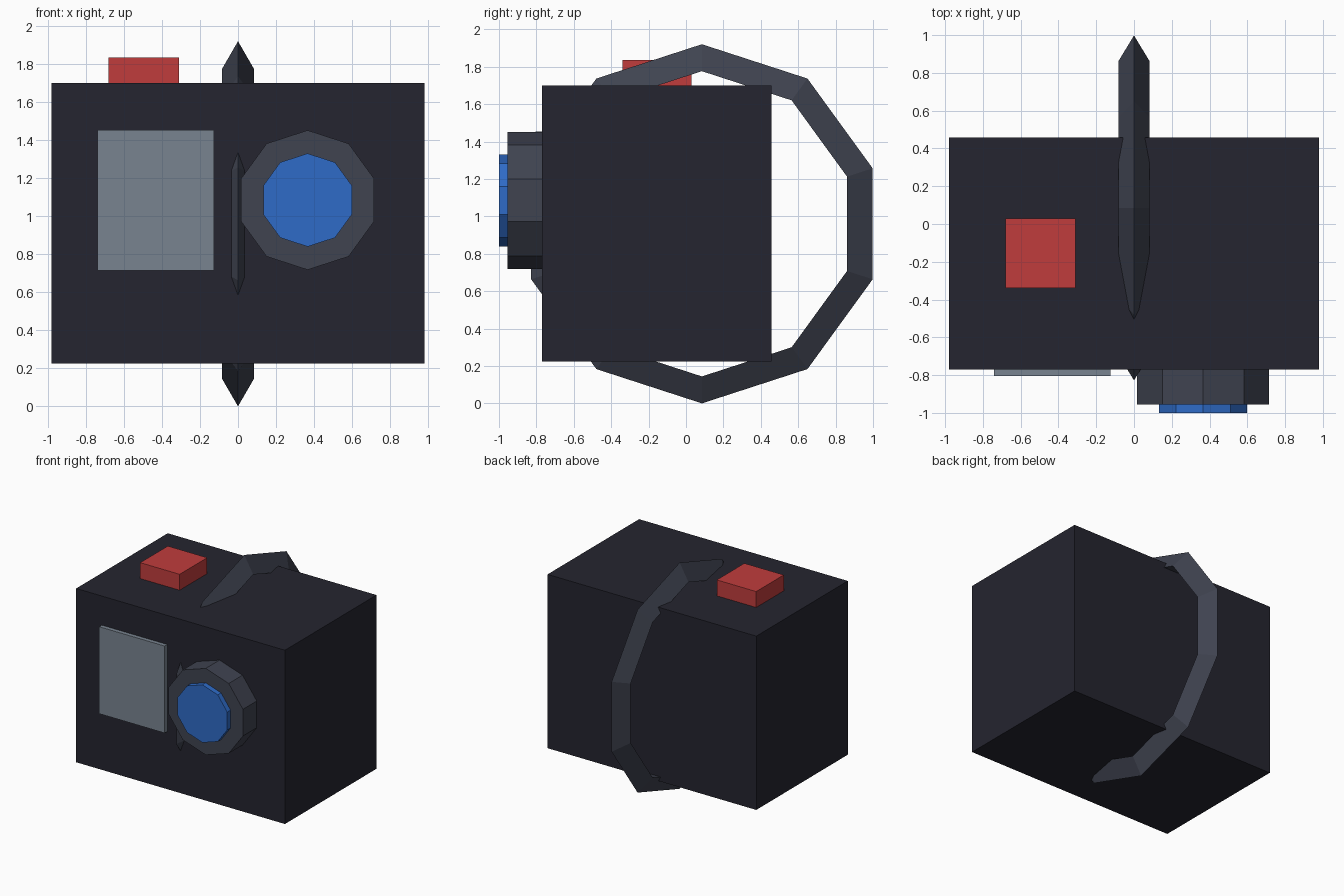
import bpy
from math import pi
from mathutils import Matrix

cube = bpy.data.objects.get("Cube")
if cube:
    bpy.data.objects.remove(cube, do_unlink=True)


def material(name, r, g, b):
    mat = bpy.data.materials.new(name)
    mat.use_nodes = True
    mat.diffuse_color = (r, g, b, 1)
    mat.node_tree.nodes["Principled BSDF"].inputs["Base Color"].default_value = (r, g, b, 1)
    return mat


black = material("near_black", 0.018, 0.018, 0.029)
charcoal = material("charcoal", 0.05, 0.056, 0.08)
grey = material("grey_glass", 0.19, 0.23, 0.28)
red = material("red", 0.53, 0.046, 0.046)
blue = material("blue_glass", 0.028, 0.147, 0.57)


def finish(name, mat):
    obj = bpy.context.object
    obj.name = obj.data.name = name
    obj.data.materials.clear()
    obj.data.materials.append(mat)
    return obj


def box(name, mat, x, y, z):
    """Box from (min, max) pairs along each axis."""
    spans = (x, y, z)
    bpy.ops.mesh.primitive_cube_add(size=1, location=[sum(s) / 2 for s in spans])
    obj = finish(name, mat)
    obj.data.transform(Matrix.Diagonal([s[1] - s[0] for s in spans] + [1]))


def disc(name, mat, radius, front, back):
    """Ten-sided barrel pointing forward, one corner upward."""
    bpy.ops.mesh.primitive_cylinder_add(
        vertices=10, radius=radius, depth=back - front,
        location=(0.366, (front + back) / 2, 1.085), rotation=(pi / 2, 0, 0))
    finish(name, mat)


# Body, screen and button
box("body", black, (-0.98, 0.98), (-0.77, 0.457), (0.225, 1.7))
box("viewfinder_window", grey, (-0.74, -0.125), (-0.805, -0.7), (0.715, 1.453))
box("shutter_button", red, (-0.68, -0.31), (-0.34, 0.03), (1.6, 1.835))

# Lens
disc("lens_barrel", charcoal, 0.367, -0.955, -0.7)
disc("lens_glass", blue, 0.245, -1.0, -0.9)

# Strap ring with a triangular section, standing upright through the body
bpy.ops.mesh.primitive_torus_add(
    major_segments=10, minor_segments=3, major_radius=0.864, minor_radius=0.096,
    location=(0, 0.085, 0.96))
strap = finish("strap_ring", charcoal)
strap.data.transform(Matrix.Rotation(pi / 2, 4, "Y"))
for part in bpy.context.scene.objects:
    if part.type == "MESH":
        part.data.shade_flat()
